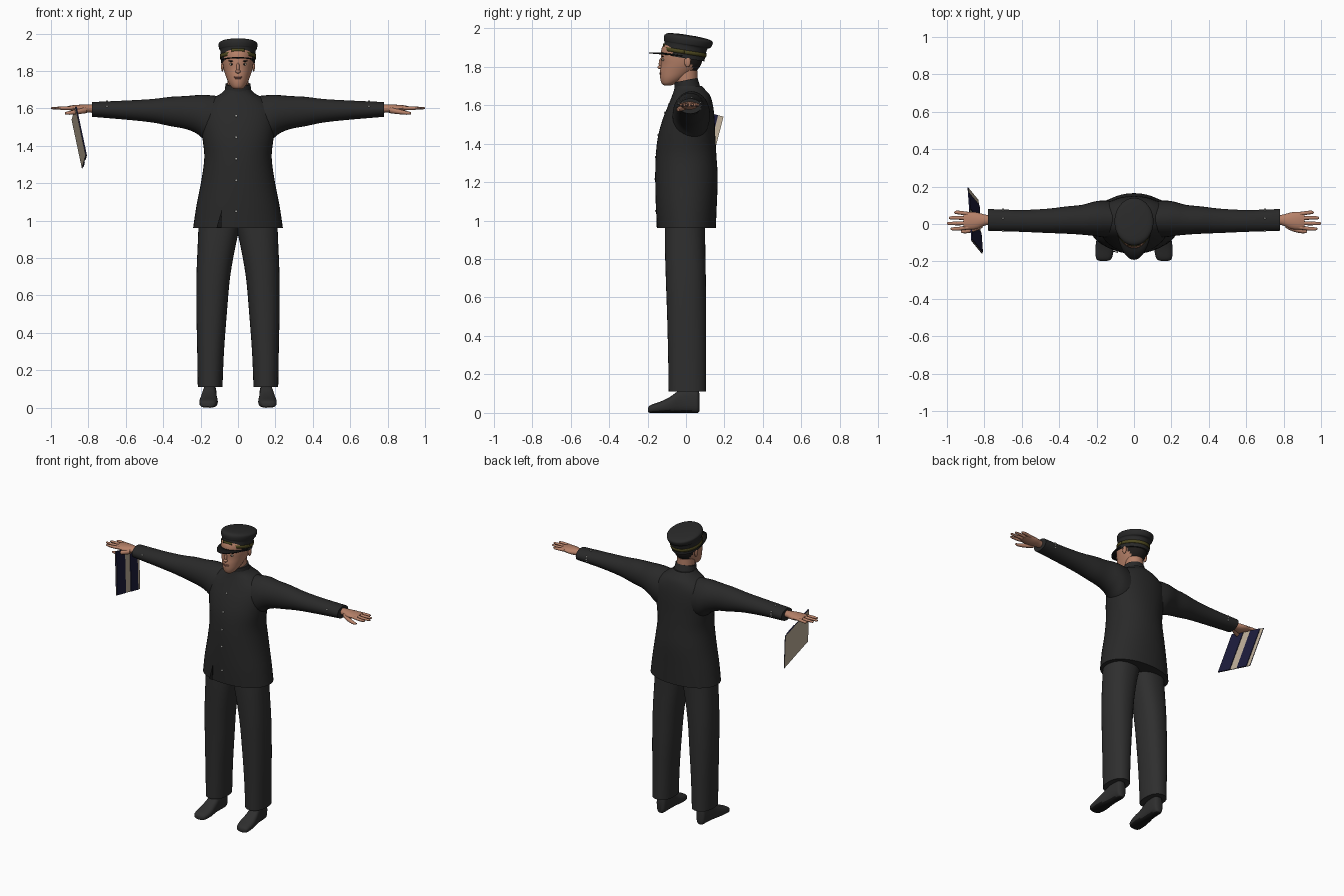
import bpy, bmesh, math
from mathutils import Vector, Matrix

cube = bpy.data.objects.get("Cube")
if cube:
    bpy.data.objects.remove(cube, do_unlink=True)


def material(name, r, g, b):
    m = bpy.data.materials.new(name)
    m.use_nodes = True
    m.diffuse_color = (r, g, b, 1)
    m.node_tree.nodes["Principled BSDF"].inputs["Base Color"].default_value = (r, g, b, 1)
    return m


JACKET = material("charcoal cloth", .022, .022, .022)
TROUSER = material("trouser cloth", .028, .028, .028)
BLACK = material("black", .008, .008, .008)
SKIN = material("skin", .47, .22, .14)
HAIR = material("dark hair", .014, .012, .011)
LIPS = material("lips", .30, .12, .09)
GOLD = material("dull gold", .075, .065, .014)
CREAM = material("cream paper", .52, .43, .32)
NAVY = material("navy cover", .012, .012, .045)
SILVER = material("silver", .6, .6, .57)

AXES = {"x": lambda t, u, v: (t, u, v),
        "y": lambda t, u, v: (u, t, v),
        "z": lambda t, u, v: (u, v, t)}


def finish(name, bm, mats, rule=None, angle=40):
    """Turn a bmesh into a shaded object; rule picks the material of a face."""
    bmesh.ops.recalc_face_normals(bm, faces=bm.faces)
    if rule:
        for f in bm.faces:
            f.material_index = rule(f)
    me = bpy.data.meshes.new(name)
    bm.to_mesh(me)
    bm.free()
    for m in mats:
        me.materials.append(m)
    ob = bpy.data.objects.new(name, me)
    bpy.context.collection.objects.link(ob)
    bpy.ops.object.select_all(action='DESELECT')
    ob.select_set(True)
    bpy.context.view_layer.objects.active = ob
    bpy.ops.object.shade_smooth_by_angle(angle=math.radians(angle))
    return ob


def smooth_rings(rings, steps):
    """Catmull-Rom interpolation between the given sections."""
    out = []
    last = len(rings) - 1
    for i in range(last):
        a, b, c, d = (rings[min(max(k, 0), last)] for k in range(i - 1, i + 3))
        for s in range(steps):
            t = s / steps
            out.append([q + .5 * t * (r - p + t * (2 * p - 5 * q + 4 * r - e + t * (3 * (q - r) + e - p)))
                        for p, q, r, e in zip(a, b, c, d)])
    return out + [list(rings[-1])]


def loft(name, axis, rings, mats, side=1, n=28, power=2.0, steps=4, rule=None, matrix=None):
    """Skin oval sections (position, u0, u1, v0, v1) along an axis."""
    bm = bmesh.new()
    loops = []
    for t, u0, u1, v0, v1 in smooth_rings(rings, steps):
        loop = []
        for k in range(n):
            a = 2 * math.pi * k / n
            c, s = math.cos(a), math.sin(a)
            u = (u0 + u1) / 2 + (u1 - u0) / 2 * math.copysign(abs(c) ** (2 / power), c)
            v = (v0 + v1) / 2 + (v1 - v0) / 2 * math.copysign(abs(s) ** (2 / power), s)
            x, y, z = AXES[axis](t, u, v)
            loop.append(bm.verts.new((x * side, y, z)))
        loops.append(loop)
    for p, q in zip(loops, loops[1:]):
        for k in range(n):
            bm.faces.new((p[k], p[(k + 1) % n], q[(k + 1) % n], q[k]))
    bm.faces.new(loops[0])
    bm.faces.new(loops[-1])
    if matrix:
        bm.transform(matrix)
    return finish(name, bm, mats, rule)


def blob(name, centre, size, mat, segments=14):
    bm = bmesh.new()
    bmesh.ops.create_uvsphere(bm, u_segments=segments, v_segments=segments // 2 + 1, radius=1)
    bm.transform(Matrix.Translation(centre) @ Matrix.Diagonal((*size, 1)))
    return finish(name, bm, [mat], angle=60)


def plate(name, corners, offset, mats, rule=None):
    """Flat polygon thickened along an offset vector."""
    bm = bmesh.new()
    face = bm.faces.new([bm.verts.new(c) for c in corners])
    moved = bmesh.ops.extrude_face_region(bm, geom=[face], use_keep_orig=True)
    bmesh.ops.translate(bm, vec=offset, verts=[g for g in moved["geom"] if isinstance(g, bmesh.types.BMVert)])
    return finish(name, bm, mats, rule, 20)


# Jacket body with a standing collar
loft("jacket", "z", [
    (.96, -.24, .24, -.15, .155), (1.08, -.222, .222, -.157, .16), (1.22, -.195, .195, -.16, .165),
    (1.34, -.18, .18, -.157, .158), (1.44, -.19, .19, -.145, .152), (1.53, -.2, .2, -.12, .148),
    (1.6, -.19, .19, -.092, .14), (1.65, -.14, .14, -.072, .125), (1.68, -.09, .09, -.062, .1),
    (1.7, -.07, .07, -.058, .082)], [JACKET], n=40, power=2.15)
loft("collar", "z", [(0, -.071, .071, -.064, .07), (.045, -.067, .067, -.058, .066)], [JACKET], steps=1,
     matrix=Matrix.Translation((0, .004, 1.685)) @ Matrix.Rotation(.2, 4, 'X'))
plate("jacket_vent", [(-.115, -.143, .962), (-.088, -.148, .962), (-.086, -.15, 1.06)],
      (0, -.004, 0), [BLACK])
for z, y in ((1.215, -.161), (1.33, -.158), (1.445, -.145), (1.56, -.11), (1.05, -.157)):
    blob("jacket_button", (-.01, y, z), (.006, .004, .006), SILVER, 10)

# Head and neck
loft("neck", "z", [(1.66, -.055, .055, -.05, .06), (1.78, -.056, .056, -.06, .06)], [SKIN], steps=2)
loft("head", "z", [
    (1.703, -.02, .02, -.115, -.075), (1.715, -.036, .036, -.127, -.045), (1.74, -.052, .052, -.134, 0),
    (1.775, -.066, .066, -.135, .05), (1.81, -.077, .077, -.131, .078), (1.85, -.083, .083, -.131, .085),
    (1.9, -.083, .083, -.125, .09), (1.93, -.06, .06, -.1, .06)], [SKIN, HAIR], n=40, steps=5,
    rule=lambda f: int(f.calc_center_median().z > 1.775 and
                       f.calc_center_median().y > .02 + .2 * (1.85 - f.calc_center_median().z)))
blob("nose_tip", (0, -.135, 1.797), (.014, .014, .01), SKIN)
blob("nose_bridge", (0, -.13, 1.815), (.009, .012, .03), SKIN)
blob("upper_lip", (0, -.131, 1.768), (.024, .007, .004), LIPS)
blob("lower_lip", (0, -.131, 1.761), (.02, .007, .005), LIPS)
for s in (1, -1):
    blob("eye", (s * .034, -.119, 1.836), (.013, .006, .006), CREAM)
    blob("iris", (s * .034, -.123, 1.836), (.005, .004, .005), BLACK, 10)
    blob("eyebrow", (s * .035, -.12, 1.853), (.018, .005, .004), HAIR)
    blob("ear", (s * .083, .008, 1.825), (.008, .017, .028), SKIN)

# Peaked cap, tilted back
TILT = Matrix.Translation((0, 0, 1.865)) @ Matrix.Rotation(-.16, 4, 'X')
loft("cap", "z", [
    (-.022, -.09, .09, -.118, .1), (.04, -.094, .094, -.12, .104), (.052, -.1, .1, -.124, .12),
    (.072, -.104, .104, -.128, .128), (.086, -.101, .101, -.122, .125), (.095, -.08, .08, -.1, .1),
    (.1, -.03, .03, -.04, .04)], [JACKET], n=40, matrix=TILT)


def cap_strip(name, rim, start, end, mat, n=40, thickness=.003):
    """Curved strip about the cap; rim gives its two edges for an angle."""
    bm = bmesh.new()
    pairs = []
    for k in range(n + 1):
        a = math.radians(start + (end - start) * k / n)
        pairs.append([bm.verts.new(p) for p in rim(a)])
    for p, q in zip(pairs, pairs[1:]):
        bm.faces.new((p[0], q[0], q[1], p[1]))
    bm.transform(TILT)
    ob = finish(name, bm, [mat])
    mod = ob.modifiers.new("thickness", 'SOLIDIFY')
    mod.thickness, mod.offset = thickness, 0
    return ob


def oval(a, grow, z):
    return ((.093 + grow) * math.cos(a), -.009 + (.111 + grow) * math.sin(a), z)


def visor_rim(a):
    reach = max(0, -math.sin(a)) ** 1.5
    x, y, z = oval(a, 0, -.012)
    return (x * .97, y + .01, z), (x, y - .07 * reach, z - .012 * reach)


cap_strip("cap_band", lambda a: (oval(a, .002, 0), oval(a, .003, .02)), 0, 360, GOLD)
cap_strip("cap_badge", lambda a: (oval(a, .004, .018), oval(a, .005, .036)), 250, 290, GOLD, 12)
cap_strip("cap_visor", visor_rim, 188, 352, BLACK, 32, .006)

# Paired limbs
for s, label in ((1, "left_"), (-1, "right_")):
    loft(label + "sleeve", "x", [
        (.1, -.07, .12, 1.4, 1.665), (.17, -.07, .125, 1.425, 1.672), (.22, -.063, .118, 1.465, 1.671),
        (.28, -.057, .102, 1.49, 1.666), (.36, -.052, .094, 1.505, 1.662), (.46, -.048, .082, 1.525, 1.65),
        (.6, -.042, .075, 1.54, 1.642), (.78, -.036, .08, 1.555, 1.634)], [JACKET], s)
    for y, z in ((-.037, 1.61), (.076, 1.58), (.079, 1.596), (.075, 1.612), (.03, 1.638)):
        blob(label + "cuff_button", (s * .7, y, z), (.006, .005, .005), SILVER, 10)
    loft(label + "palm", "x", [
        (.74, -.006, .047, 1.575, 1.62), (.79, -.006, .049, 1.577, 1.62), (.84, -.026, .062, 1.577, 1.62),
        (.885, -.029, .065, 1.586, 1.617), (.912, -.022, .058, 1.593, 1.612)], [SKIN], s, 20)
    for y, tip in ((-.017, .98), (.006, 1), (.03, .99), (.053, .962)):
        spread = y + (y - .018) * .25
        loft(label + "finger", "x", [
            (.88, y - .011, y + .011, 1.591, 1.612), (.94, spread - .01, spread + .01, 1.592, 1.61),
            (tip - .008, spread - .008, spread + .008, 1.595, 1.608),
            (tip, spread - .003, spread + .003, 1.599, 1.604)], [SKIN], s, 10, steps=2)
    loft(label + "thumb", "x", [
        (.81, -.02, .015, 1.575, 1.61), (.85, -.04, -.01, 1.57, 1.598), (.9, -.05, -.028, 1.566, 1.586),
        (.925, -.046, -.034, 1.569, 1.58)], [SKIN], s, 12, steps=3)
    loft(label + "trouser_leg", "z", [
        (.11, .083, .215, -.09, .105), (.3, .075, .218, -.093, .105), (.5, .06, .222, -.098, .105),
        (.7, .042, .222, -.105, .103), (.88, .01, .215, -.11, .1), (1, -.02, .21, -.11, .1)],
        [TROUSER], s, 32, 2.3)
    loft(label + "shoe", "y", [
        (-.198, .148, .178, .006, .024), (-.185, .12, .202, 0, .04), (-.13, .108, .206, 0, .06),
        (-.08, .112, .2, 0, .085), (-.03, .115, .19, 0, .12), (.03, .115, .185, 0, .13),
        (.06, .12, .18, 0, .125), (.07, .135, .165, .01, .1)], [TROUSER, BLACK], s, 24, 2.7,
        rule=lambda f: int(f.normal.z < -.6))

# Folder hanging from the right hand: cream pages, navy covers
A, B, D = Vector((-.866, -.09, 1.61)), Vector((-.886, .195, 1.54)), Vector((-.811, -.157, 1.35))
across, down = B - A, D - A
inward = across.cross(down).normalized()


def panel(u0, u1):
    return [A + across * u + down * v for u, v in ((u0, 0), (u1, 0), (u1, 1), (u0, 1))]


plate("folder_pages", panel(0, 1), inward * .004, [CREAM, NAVY],
      lambda f: int(abs(f.normal.dot(inward)) < .5))
for u0, u1 in ((.02, .38), (.6, .9)):
    plate("folder_cover", panel(u0, u1), inward * -.004, [NAVY])
